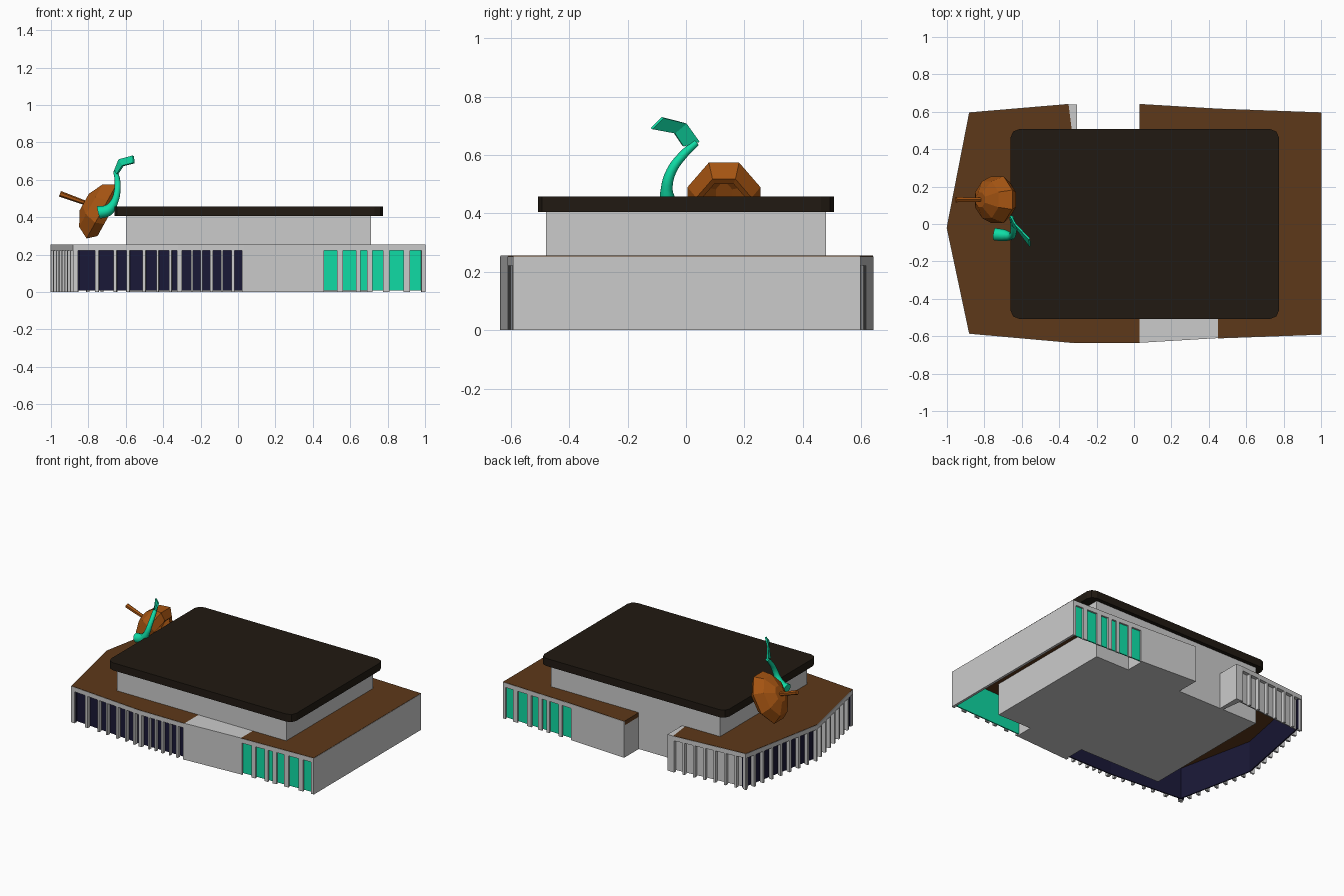
import bpy, bmesh, math
from mathutils import Vector, Matrix

if "Cube" in bpy.data.objects:
    bpy.data.objects.remove(bpy.data.objects["Cube"])


def material(name, rgb):
    m = bpy.data.materials.new(name)
    m.diffuse_color = (*rgb, 1)
    m.use_nodes = True
    m.node_tree.nodes["Principled BSDF"].inputs["Base Color"].default_value = m.diffuse_color
    return m


BROWN = material("roof_brown", (0.11, 0.04, 0.01))
DARK = material("dark_roof", (0.015, 0.010, 0.006))
NAVY = material("navy_glass", (0.010, 0.009, 0.037))
TEAL = material("teal", (0.005, 0.72, 0.38))
ORANGE = material("cap_orange", (0.38, 0.09, 0.006))


def finish(name, bm, mat=None):
    bmesh.ops.recalc_face_normals(bm, faces=bm.faces)
    me = bpy.data.meshes.new(name)
    bm.to_mesh(me)
    bm.free()
    ob = bpy.data.objects.new(name, me)
    bpy.context.collection.objects.link(ob)
    if mat:
        me.materials.append(mat)
    return ob


def add_prism(bm, pts, z0, z1):
    lo = [bm.verts.new((p[0], p[1], z0)) for p in pts]
    hi = [bm.verts.new((p[0], p[1], z1)) for p in pts]
    bm.faces.new(lo[::-1])
    bm.faces.new(hi)
    for i in range(len(pts)):
        j = (i + 1) % len(pts)
        bm.faces.new((lo[i], lo[j], hi[j], hi[i]))


def prism(name, pts, z0, z1, mat=None):
    bm = bmesh.new()
    add_prism(bm, pts, z0, z1)
    return finish(name, bm, mat)


def rect(x0, x1, y0, y1):
    return [(x0, y0), (x1, y0), (x1, y1), (x0, y1)]


def facade(name, p, q, windows=(), depth=0.02, glass=None):
    """Wall along p-q with openings given as (start, end) fractions and a panel behind."""
    p, q = Vector(p), Vector(q)
    d = q - p
    inward = Vector((-d.y, d.x)).normalized()

    def strip(a, b, near, far):
        return [p + d * a + inward * near, p + d * b + inward * near,
                p + d * b + inward * far, p + d * a + inward * far]
    bm = bmesh.new()
    if not windows:
        add_prism(bm, strip(0, 1, -0.002, depth), 0, 0.253)
    else:
        add_prism(bm, strip(0, 1, -0.002, depth), 0.222, 0.253)
        ends = [0] + [v for w in sorted(windows) for v in w] + [1]
        for a, b in zip(ends[::2], ends[1::2]):
            if b - a > 0.001:
                add_prism(bm, strip(a, b, -0.002, depth), 0, 0.222)
        prism(name + "_panel", strip(0, 1, depth, depth + 0.008), 0.008, 0.24, glass)
    finish(name, bm)


def by_x(p, q, spans):
    out = []
    for s in spans:
        out.append(tuple(sorted((x - p[0]) / (q[0] - p[0]) for x in s)))
    return out


def even(n, bar=0.2):
    return [((i + bar / 2) / n, (i + 1 - bar / 2) / n) for i in range(n)]


# main hall and overhanging top roof
prism("main_hall", rect(-0.60, 0.71, -0.48, 0.48), 0, 0.41)
bm = bmesh.new()
add_prism(bm, rect(-0.66, 0.775, -0.507, 0.507), 0.405, 0.458)
upright = [e for e in bm.edges if abs(e.verts[0].co.z - e.verts[1].co.z) > 0.01]
bmesh.ops.bevel(bm, geom=upright, offset=0.045, segments=2, affect='EDGES', profile=0.5)
finish("top_roof", bm, DARK)

# lower brown roofs
prism("left_roof", [(0.03, -0.635), (0.03, -0.48), (-0.6, -0.48), (-0.6, 0.48), (-0.33, 0.48),
                    (-0.35, 0.64), (-0.88, 0.595), (-1, -0.02), (-0.88, -0.585),
                    (-0.32, -0.635)], 0.225, 0.255, BROWN)
prism("right_roof", [(0.45, -0.61), (1, -0.59), (1, 0.595), (0.45, 0.615), (0.03, 0.64),
                     (0.03, 0.48), (0.71, 0.48), (0.71, -0.48), (0.45, -0.48)],
      0.225, 0.255, BROWN)

# solid grey blocks beside the hall
prism("front_block", [(0.03, -0.635), (0.45, -0.61), (0.45, -0.48), (0.03, -0.48)], 0, 0.255)
prism("back_block", [(0.45, 0.615), (0.03, 0.64), (0.03, 0.48), (0.45, 0.48)], 0, 0.225)
prism("back_notch_wall", [(-0.35, 0.64), (-0.33, 0.48), (-0.305, 0.48), (-0.305, 0.64)], 0, 0.253)
facade("back_block_wall", (0.45, 0.615), (0.03, 0.64), depth=0.01)
facade("right_wall", (1, -0.59), (1, 0.595), depth=0.015)

# teal windows, front and back
teal = [(0.46, 0.53), (0.56, 0.63), (0.655, 0.69), (0.72, 0.775), (0.81, 0.885), (0.92, 0.98)]
for name, p, q in (("front_right_wall", (0.45, -0.61), (1, -0.59)),
                   ("back_right_wall", (1, 0.595), (0.45, 0.615))):
    facade(name, p, q, by_x(p, q, teal), 0.01, TEAL)

# finned facades around the left end
wide = [(-0.855, -0.765), (-0.745, -0.665), (-0.65, -0.595), (-0.58, -0.51),
        (-0.495, -0.435), (-0.425, -0.37), (-0.355, -0.325)]
narrow = [(-0.30, -0.25), (-0.24, -0.20), (-0.19, -0.15), (-0.135, -0.09),
          (-0.08, -0.035), (-0.02, 0.022)]
a, b, c = (-0.88, -0.585), (-0.32, -0.635), (0.03, -0.635)
left, back = (-1, -0.02), (-0.88, 0.595)
facade("front_left_fins", a, b, by_x(a, b, wide), 0.022, NAVY)
facade("front_middle_fins", b, c, by_x(b, c, narrow), 0.022, NAVY)
facade("left_front_fins", left, a, even(8), 0.025, NAVY)
facade("left_back_fins", back, left, even(8), 0.025, NAVY)
facade("back_left_fins", (-0.35, 0.64), back, even(7), 0.022)

# tilted hollow faceted cap with its stem
sides = 8
rings = [(0.105, 0.055), (0.065, 0.14), (0.0, 0.178), (-0.045, 0.135),
         (-0.04, 0.112), (0.0, 0.145), (0.05, 0.11), (0.08, 0.04)]
axis, up = Vector((-0.875, 0, 0.484)), Vector((0.484, 0, 0.875))
centre = Vector((-0.73, 0.13, 0.43))
bm = bmesh.new()
loops = []
for h, r in rings:
    loop = []
    for i in range(sides):
        t = 2 * math.pi * (i + 0.5) / sides
        loop.append(bm.verts.new(centre + axis * h + up * (r * math.cos(t))
                                 + Vector((0, 0.76 * r * math.sin(t), 0))))
    loops.append(loop)
for l0, l1 in zip(loops, loops[1:]):
    for i in range(sides):
        j = (i + 1) % sides
        bm.faces.new((l0[i], l0[j], l1[j], l1[i]))
bm.faces.new(loops[0])
bm.faces.new(loops[-1])
finish("tilted_cap", bm, ORANGE)
bm = bmesh.new()
start, end = centre + axis * 0.09, Vector((-0.952, 0.13, 0.525))
spin = (end - start).to_track_quat('Z', 'Y').to_matrix().to_4x4()
bmesh.ops.create_cone(bm, cap_ends=True, segments=6, radius1=0.012, radius2=0.016,
                      depth=(end - start).length,
                      matrix=Matrix.Translation((start + end) / 2) @ spin)
finish("cap_stem", bm, ORANGE)

# curved teal sprout stem, tapered along its path
path = [(-0.745, -0.055, 0.425, 0.034), (-0.695, -0.06, 0.437, 0.031),
        (-0.66, -0.066, 0.485, 0.02), (-0.645, -0.05, 0.545, 0.017),
        (-0.645, -0.01, 0.6, 0.015), (-0.655, 0.035, 0.642, 0.012)]
cu = bpy.data.curves.new("sprout_stem", 'CURVE')
cu.dimensions = '3D'
cu.bevel_depth = 1
cu.bevel_resolution = 2
cu.use_fill_caps = True
sp = cu.splines.new('BEZIER')
sp.resolution_u = 4
sp.bezier_points.add(len(path) - 1)
for pt, (x, y, z, r) in zip(sp.bezier_points, path):
    pt.co, pt.radius = (x, y, z), r
    pt.handle_left_type = pt.handle_right_type = 'AUTO'
cu.materials.append(TEAL)
bpy.context.collection.objects.link(bpy.data.objects.new("sprout_stem", cu))

# bent leaf at the tip
outer = [(-0.66, 0.045, 0.645), (-0.635, 0.0, 0.708), (-0.56, -0.08, 0.728)]
inner = [(-0.645, -0.01, 0.63), (-0.615, -0.04, 0.675), (-0.556, -0.118, 0.69)]
bm = bmesh.new()
o = [bm.verts.new(v) for v in outer]
n = [bm.verts.new(v) for v in inner]
for i in range(2):
    bm.faces.new((o[i], o[i + 1], n[i + 1], n[i]))
leaf = finish("sprout_leaf", bm, TEAL)
mod = leaf.modifiers.new("thickness", 'SOLIDIFY')
mod.thickness = 0.01
mod.offset = 0
